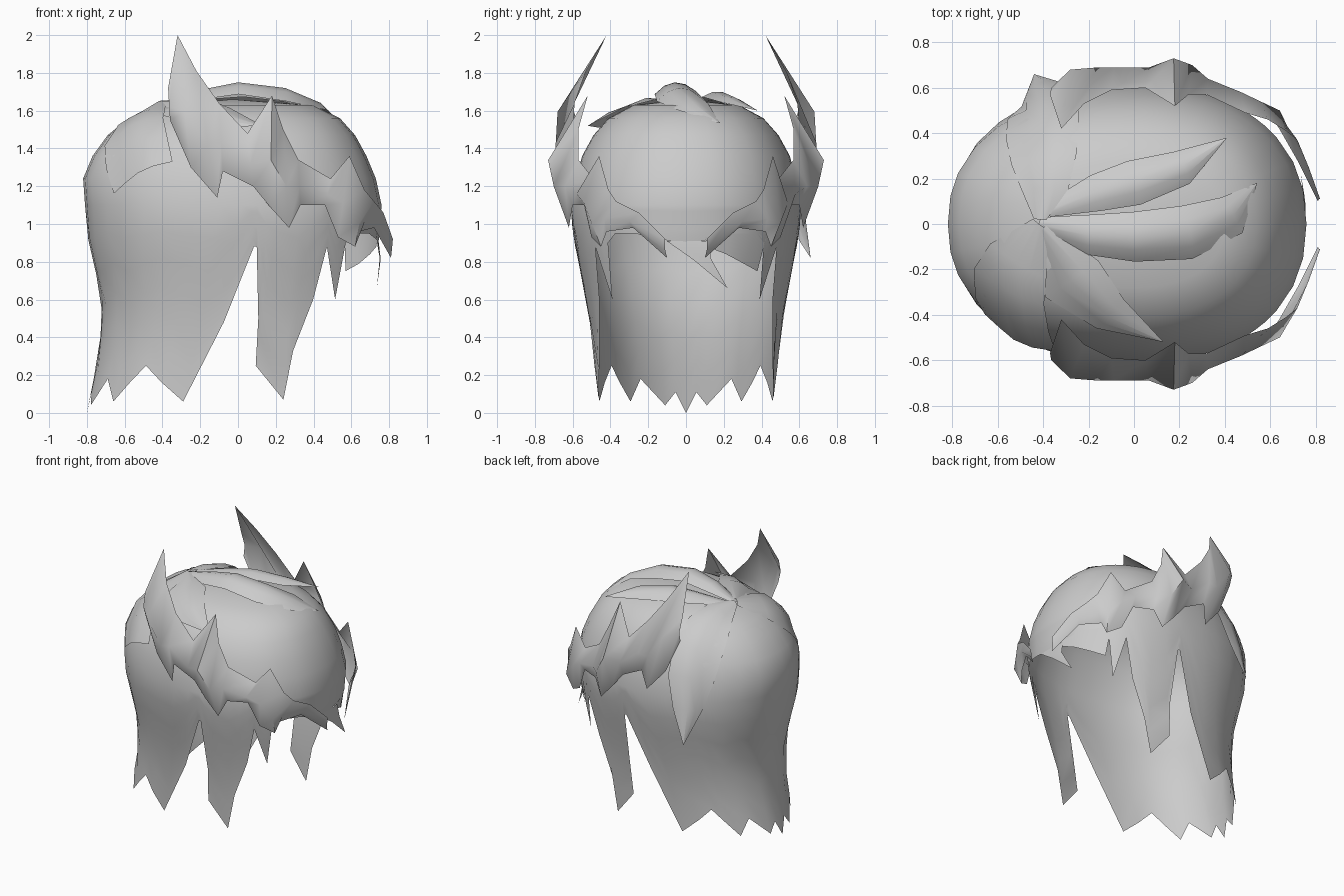
import bpy, math
from mathutils import Vector
from mathutils.bvhtree import BVHTree

if "Cube" in bpy.data.objects:
    bpy.data.objects.remove(bpy.data.objects["Cube"])

hair = bpy.data.materials.new("hair_grey")
hair.diffuse_color = (0.6, 0.6, 0.6, 1)
hair.use_nodes = True
hair.node_tree.nodes["Principled BSDF"].inputs["Base Color"].default_value = hair.diffuse_color


def make(name, verts, faces, angle=50):
    me = bpy.data.meshes.new(name)
    me.from_pydata([tuple(v) for v in verts], [], faces)
    me.materials.append(hair)
    ob = bpy.data.objects.new(name, me)
    bpy.context.collection.objects.link(ob)
    bpy.ops.object.select_all(action='DESELECT')
    ob.select_set(True)
    bpy.context.view_layer.objects.active = ob
    bpy.ops.object.shade_smooth_by_angle(angle=math.radians(angle))
    return ob


def grid_faces(rows, cols, wrap=False):
    n = cols if wrap else cols - 1
    return [(r * cols + c, (r + 1) * cols + c,
             (r + 1) * cols + (c + 1) % cols, r * cols + (c + 1) % cols)
            for r in range(rows - 1) for c in range(n)]


# Head profile: height, back radius, face-side radius, half width
PROFILE = [(1.63, .40, .40, .28), (1.56, .58, .54, .41), (1.47, .69, .62, .49),
           (1.36, .77, .68, .55), (1.24, .82, .73, .58), (1.10, .81, .76, .61),
           (0.95, .80, .75, .60), (0.60, .72, .70, .53), (0.35, .73, .70, .49),
           (0.00, .80, .70, .48)]


def on_head(deg, z):
    for a, b in zip(PROFILE, PROFILE[1:]):
        if z >= b[0]:
            break
    t = (a[0] - z) / (a[0] - b[0])
    back, face, half = [p + (q - p) * t for p, q in zip(a[1:], b[1:])]
    # slightly squared oval
    c, s = [math.copysign(abs(v) ** .89, v) if abs(v) > 1e-6 else 0
            for v in (math.cos(math.radians(deg)), math.sin(math.radians(deg)))]
    return Vector(((face if c > 0 else back) * c, half * s, z))


# Hem, one half: angle at the brow line, angle at the hem, hem height
HEM = [(0, 0, .90), (12, 12, .92), (24, 24, .95), (36, 36, .95), (43, 42, .90),
       (48, 45, .60), (53, 53, .88), (57, 58, .60), (61, 68, .33), (67, 72.5, .07),
       (75, 84, .25), (80, 83, .50), (84, 84, .88), (86, 85, .88), (89, 94.5, .48),
       (95, 109, .06), (104, 119, .16), (115, 128, .25), (125, 136, .16),
       (135, 145, .06), (147, 153, .18), (160, 169, .04), (170, 175, .11),
       (180, 180, .0)]
columns = HEM + [(-a, -b, z) for a, b, z in HEM[-2:0:-1]]
n = len(columns)
verts = []
for p in PROFILE[:6]:
    verts += [on_head(a, p[0]) for a, b, z in columns]
STEPS = 6
for j in range(1, STEPS + 1):
    t = j / STEPS
    verts += [on_head(a + (b - a) * t, 1.10 + (z - 1.10) * t) for a, b, z in columns]
faces = grid_faces(6 + STEPS, n, wrap=True)
verts.append(Vector((-.03, 0, 1.66)))
faces += [(len(verts) - 1, c, (c + 1) % n) for c in range(n)]
make("main_hair", verts, faces, 60)
head = BVHTree.FromPolygons(verts, faces)

# Swept side bands with upright points: top x, y, z, ridge y, bottom x, y, z
BAND = [(-.37, .57, 1.72, .60, -.36, .58, 1.55), (-.32, .42, 2.0, .68, -.25, .60, 1.30),
        (-.22, .53, 1.81, .69, -.11, .62, 1.14), (-.10, .59, 1.64, .69, -.08, .64, 1.28),
        (.05, .60, 1.48, .69, .08, .63, 1.20), (.18, .52, 1.68, .73, .17, .63, 1.09),
        (.24, .57, 1.50, .70, .27, .62, .98), (.32, .57, 1.34, .64, .33, .60, 1.10),
        (.49, .49, 1.24, .58, .46, .54, 1.10), (.59, .46, 1.36, .54, .53, .50, .93),
        (.67, .41, 1.18, .50, .62, .45, .88), (.72, .37, 1.12, .43, .64, .42, .96),
        (.77, .25, 1.06, .30, .72, .28, .98), (.82, .11, .92, .11, .81, .10, .82)]
for side, label in ((1, "left"), (-1, "right")):
    verts = [Vector((b[0], side * b[1], b[2])) for b in BAND]
    verts += [Vector((b[0] * .45 + b[4] * .55, side * b[3], b[2] * .42 + b[6] * .58))
              for b in BAND]
    verts += [Vector((b[4], side * b[5], b[6])) for b in BAND]
    faces = grid_faces(3, len(BAND))
    if side < 0:
        faces = [f[::-1] for f in faces]
    make("side_band_" + label, verts, faces, 60)


# Keep a point just outside the head surface
def outside(v, gap=.012):
    centre = Vector((0, 0, 1.0))
    d = v - centre
    hit = head.ray_cast(centre, d.normalized())
    if hit[0] and d.length < hit[3] + gap:
        return centre + d.normalized() * (hit[3] + gap)
    return v


# Ridged locks: spine points with half widths, edges dropping to the head
def lock(name, spine, drop=.06):
    pts = [Vector(s[:3]) for s in spine]
    verts = []
    for i, p in enumerate(pts):
        along = pts[min(i + 1, len(pts) - 1)] - pts[max(i - 1, 0)]
        out = (p - Vector((0, 0, .9))).normalized()
        across = along.cross(out).normalized()
        w = spine[i][3]
        sink = out * min(drop, w * .5)
        verts += [outside(p + across * w * f - sink * k) for f, k in
                  ((-1, 1), (-.5, .25), (0, 0), (.5, .25), (1, 1))]
    make(name, verts, [f[::-1] for f in grid_faces(len(pts), 5)])


lock("crown_lock_centre", [(-.42, 0, 1.64, .03), (-.2, -.05, 1.71, .09), (0, -.06, 1.75, .11),
                           (.25, -.04, 1.72, .12), (.44, .04, 1.64, .09), (.54, .18, 1.53, 0)])
lock("crown_lock_left", [(-.38, .06, 1.64, .03), (-.17, .14, 1.68, .08), (.0, .19, 1.70, .10),
                         (.22, .26, 1.67, .08), (.41, .38, 1.60, 0)])
lock("crown_lock_right", [(-.41, -.02, 1.65, .03), (-.28, -.25, 1.65, .14),
                          (-.11, -.41, 1.59, .10), (.13, -.52, 1.52, 0)])
lock("back_lock_right", [(-.42, 0, 1.65, .04), (-.52, -.17, 1.59, .14), (-.57, -.29, 1.52, .18),
                         (-.56, -.42, 1.41, .19), (-.53, -.51, 1.27, .19)])
lock("back_lock_left", [(-.42, .02, 1.65, .03), (-.40, .16, 1.64, .10), (-.40, .30, 1.59, .14),
                        (-.41, .45, 1.46, .16), (-.42, .55, 1.28, .15),
                        (-.44, .61, 1.06, .10), (-.44, .66, .82, 0)])

# Fringe pieces hanging below the brow
make("fringe_point", [on_head(-8, .91), on_head(1, .91), on_head(10, .91),
                      (.755, .04, .81), (.755, .09, .82), (.75, .13, .82),
                      (.735, .22, .66)],
     grid_faces(2, 3) + [(3, 6, 4), (4, 6, 5)])
make("fringe_flap", [on_head(a, z) for a, z in
                     ((8, .93), (22, .96), (36, .96), (43, .92),
                      (9, .88), (19, .84), (30, .79), (40, .75))], grid_faces(2, 4))
